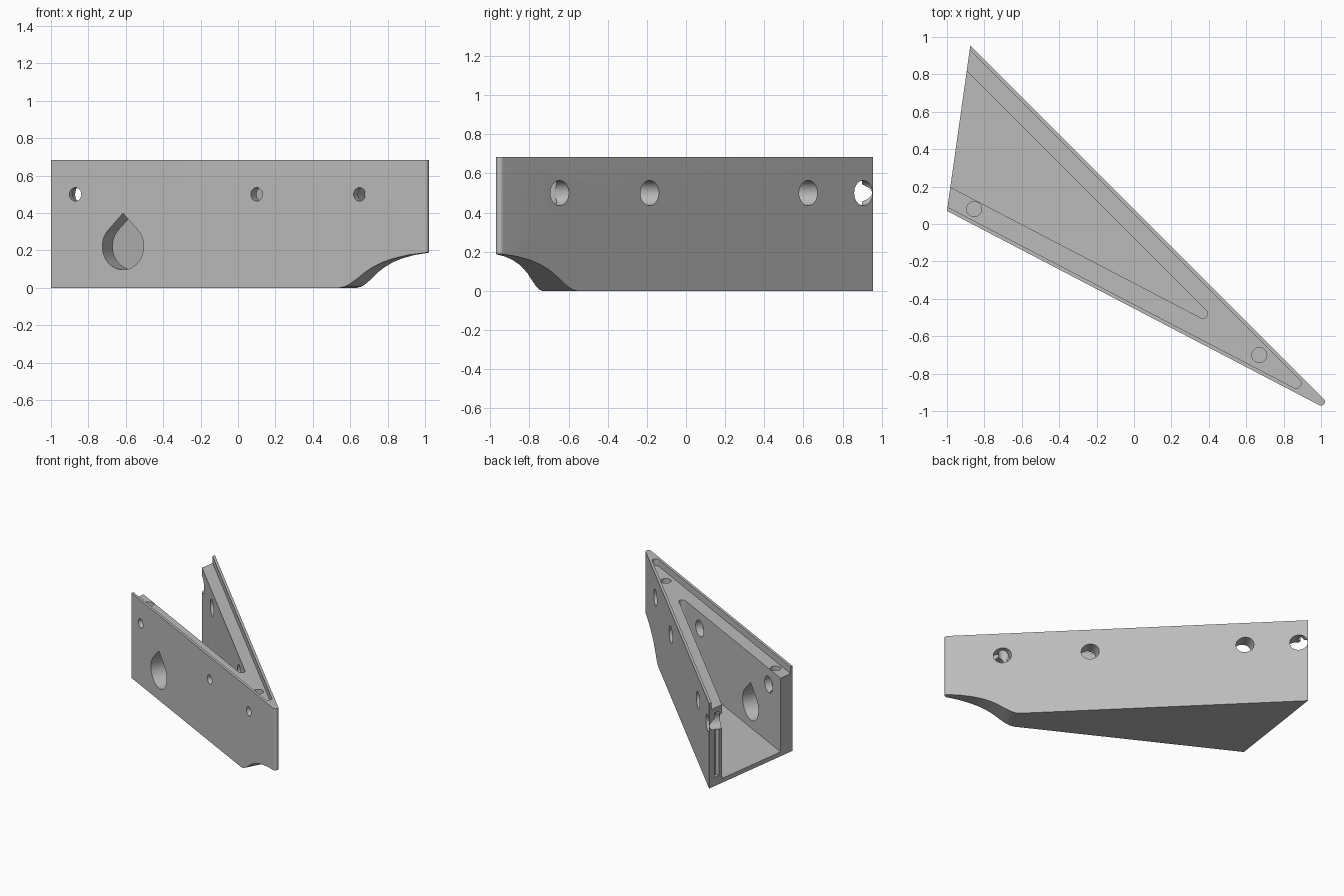
import bpy, bmesh, math
from mathutils import Vector

cube = bpy.data.objects.get("Cube")
if cube:
    bpy.data.objects.remove(cube, do_unlink=True)

HEIGHT, SHELF, FLOOR = 0.685, 0.63, 0.035
X, Y, Z = Vector((1, 0, 0)), Vector((0, 1, 0)), Vector((0, 0, 1))
corner_front = Vector((-1, 0.07, 0))
corner_back = Vector((-0.875, 0.955, 0))
along = Vector((1.955, -1.02, 0)).normalized()      # along the front wall
inward = Vector((-along.y, along.x, 0))             # through the front wall
diagonal = Vector((1, 1, 0)).normalized()           # outward from the long wall
back_dir = Vector((-1, 1, 0)).normalized()          # along the long wall to its end

grey = bpy.data.materials.new("light_grey")
grey.use_nodes = True
colour = (0.5, 0.5, 0.5, 1)
grey.diffuse_color = colour
grey.node_tree.nodes["Principled BSDF"].inputs["Base Color"].default_value = colour


def prism(name, outline, origin, u, v, w, depth):
    """Extrude a flat outline in the u, v plane by depth along w."""
    bm = bmesh.new()
    face = bm.faces.new([bm.verts.new(origin + u * a + v * b) for a, b in outline])
    extruded = bmesh.ops.extrude_face_region(bm, geom=[face])
    moved = [g for g in extruded["geom"] if isinstance(g, bmesh.types.BMVert)]
    bmesh.ops.translate(bm, verts=moved, vec=w * depth)
    bmesh.ops.recalc_face_normals(bm, faces=bm.faces)
    mesh = bpy.data.meshes.new(name)
    bm.to_mesh(mesh)
    bm.free()
    mesh.materials.append(grey)
    obj = bpy.data.objects.new(name, mesh)
    bpy.context.collection.objects.link(obj)
    return obj


def arc(radius, start, end, steps):
    return [(radius * math.cos(math.radians(start + (end - start) * i / steps)),
             radius * math.sin(math.radians(start + (end - start) * i / steps)))
            for i in range(steps + 1)]


def wedge(front_gap, long_gap, radius, ends=None):
    """Triangle inset from the two walls, with a rounded tip."""
    a = inward.dot(corner_front) + front_gap + radius
    b = diagonal.dot(corner_back) - long_gap - radius
    det = inward.x * diagonal.y - inward.y * diagonal.x
    cx = (a * diagonal.y - b * inward.y) / det
    cy = (inward.x * b - diagonal.x * a) / det
    start = math.degrees(math.atan2(-inward.y, -inward.x))
    tip = [(cx + p, cy + q) for p, q in arc(radius, start, 45, 14)]
    if ends is None:
        first, last = Vector((*tip[0], 0)), Vector((*tip[-1], 0))
        ends = [last + back_dir * ((last.x + 1.3) / -back_dir.x),
                first - along * ((first.x + 1.3) / along.x)]
    return tip + [(e.x, e.y) for e in ends]


def front_point(x):
    return corner_front + along * ((x + 1) / along.x)


def rod(radius, origin, w, depth):
    u = Z.cross(w) if abs(w.z) < 0.5 else X
    return prism("cutter", arc(radius, 0, 360, 36)[:-1], origin, u, w.cross(u), w, depth)


def cut(obj, cutter):
    cutter.hide_render = True
    mod = obj.modifiers.new("cut", 'BOOLEAN')
    mod.operation, mod.solver, mod.object = 'DIFFERENCE', 'EXACT', cutter
    bpy.context.view_layer.objects.active = obj
    bpy.ops.object.modifier_apply(modifier=mod.name)
    bpy.data.objects.remove(cutter, do_unlink=True)


# Solid wedge body
body = prism("wedge_bracket", wedge(0, 0, 0.021, [corner_back, corner_front]),
             Vector(), X, Y, Z, HEIGHT)

# Open pocket and the shallow lid recess
cut(body, prism("cutter", wedge(0.121, 0.11, 0.025), Z * FLOOR, X, Y, Z, 1))
cut(body, prism("cutter", wedge(0.02, 0.02, 0.026), Z * SHELF, X, Y, Z, 1))

# Curved undercut beneath the tip
curve = [(0.54, 0), (0.57, 0.006), (0.60, 0.022), (0.64, 0.052), (0.68, 0.085),
         (0.72, 0.111), (0.77, 0.136), (0.83, 0.157), (0.91, 0.176), (1.0, 0.188), (1.2, 0.2)]
profile = [((x + 1) / along.x, z) for x, z in [(0.54, -0.2)] + curve + [(1.2, -0.2)]]
cut(body, prism("cutter", profile, corner_front - inward * 0.5, along, Z, inward, 1.5))

# Mounting holes: narrow at the front face, wide for tool access behind
for x in (-0.87, 0.1, 0.65):
    start = front_point(x) + Z * 0.5
    cut(body, rod(0.036, start - inward * 0.1, inward, 0.2))
    cut(body, rod(0.064, start + inward * 0.065, inward, 1.2))

# Access hole and upright groove at the end of the long wall
cut(body, rod(0.064, Vector((-0.83, 0.9, 0.5)) - inward * 0.2, inward, 0.4))
end_dir = (corner_back - corner_front).normalized()
groove = [(-0.025, 0.07), (0.025, 0.07), (0.025, 0.59), (-0.025, 0.59)]
cut(body, prism("cutter", groove, Vector((-0.93, 0.875, 0)), end_dir, Z, X, 0.075))

# Teardrop opening in the front wall
drop = arc(0.125, -225, 45, 36) + [(0, 0.125 * math.sqrt(2))]
cut(body, prism("cutter", drop, front_point(-0.615) + Z * 0.222 - inward * 0.1,
                along, Z, inward, 0.28))

# Lid screw holes in the shelf
for x, y in ((-0.855, 0.08), (0.67, -0.7)):
    cut(body, rod(0.04, Vector((x, y, 0.4)), Z, 0.5))

# Smooth the round surfaces, keep the edges crisp
bpy.ops.object.select_all(action='DESELECT')
body.select_set(True)
bpy.context.view_layer.objects.active = body
bpy.ops.object.shade_smooth_by_angle(angle=math.radians(30))
